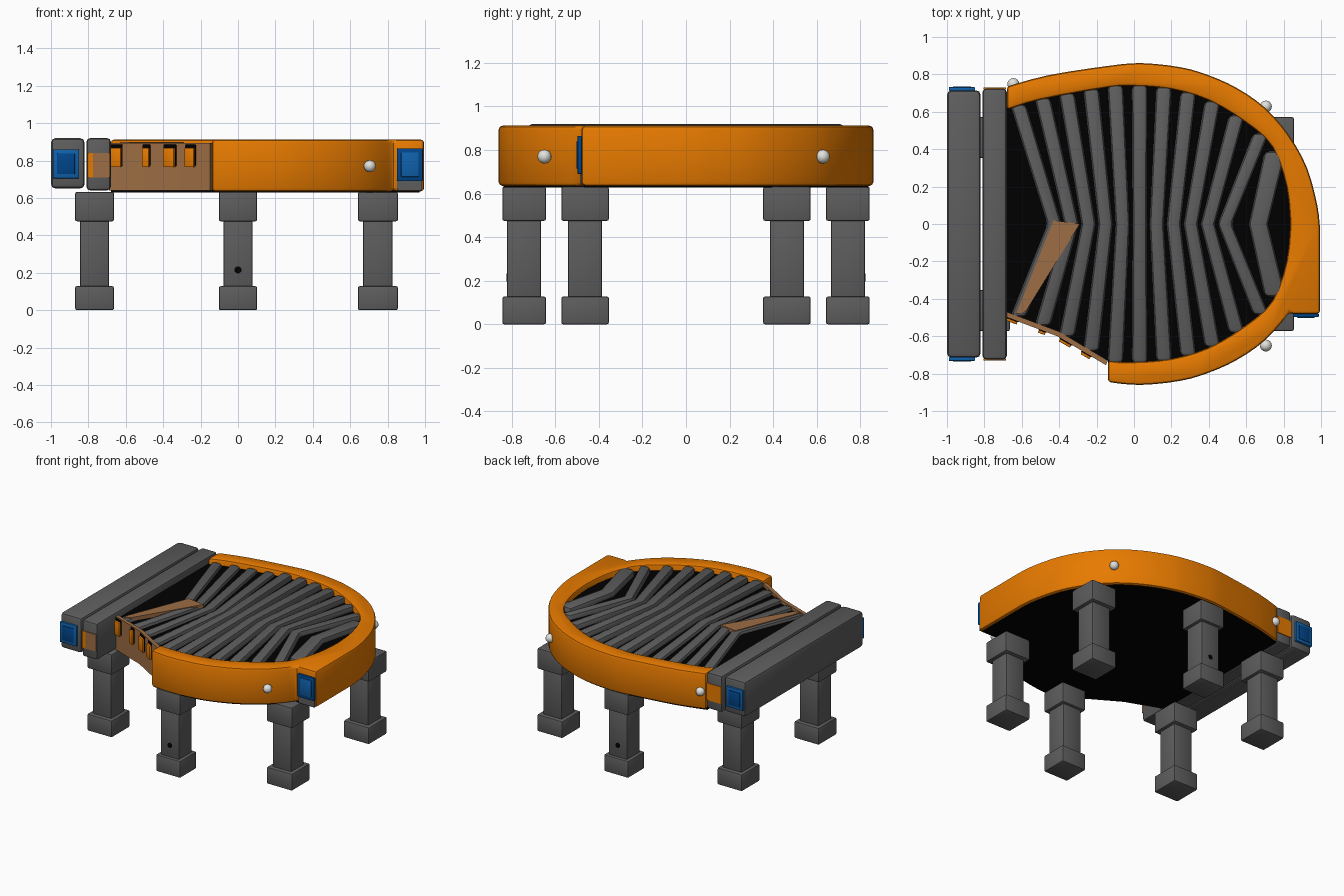
import bpy, bmesh, math
from mathutils import Matrix

cube = bpy.data.objects.get("Cube")
if cube:
    bpy.data.objects.remove(cube, do_unlink=True)


def material(name, r, g, b, rough=0.6):
    m = bpy.data.materials.new(name)
    m.use_nodes = True
    m.diffuse_color = (r, g, b, 1)
    node = m.node_tree.nodes["Principled BSDF"]
    node.inputs["Base Color"].default_value = (r, g, b, 1)
    node.inputs["Roughness"].default_value = rough
    return m


ORANGE = material("orange", 0.8, 0.195, 0.0)
GREY = material("dark grey", 0.11, 0.11, 0.11)
BLACK = material("black", 0.0, 0.0, 0.0)
BROWN = material("worn brown", 0.34, 0.155, 0.058)
BLUE = material("blue", 0.005, 0.12, 0.41)
DEEP_BLUE = material("deep blue", 0.0, 0.06, 0.26)
WHITE = material("off white", 0.75, 0.75, 0.72)


def finish(bm, name, mat, bevel=0.0, segments=2):
    """Bevel the sharp edges, make the object and shade it."""
    bmesh.ops.recalc_face_normals(bm, faces=bm.faces[:])
    if bevel:
        sharp = [e for e in bm.edges if e.calc_face_angle(0) > 0.6]
        bmesh.ops.bevel(bm, geom=sharp, offset=bevel, segments=segments,
                        profile=0.5, affect='EDGES', clamp_overlap=True)
    mesh = bpy.data.meshes.new(name)
    bm.to_mesh(mesh)
    bm.free()
    mesh.materials.append(mat)
    ob = bpy.data.objects.new(name, mesh)
    bpy.context.collection.objects.link(ob)
    bpy.ops.object.select_all(action='DESELECT')
    ob.select_set(True)
    bpy.context.view_layer.objects.active = ob
    bpy.ops.object.shade_smooth_by_angle(angle=math.radians(35))
    return ob


def prism(name, outline, z0, z1, mat, bevel=0.0):
    bm = bmesh.new()
    face = bm.faces.new([bm.verts.new((x, y, z0)) for x, y in outline])
    top = bmesh.ops.extrude_face_region(bm, geom=[face])
    bmesh.ops.translate(bm, vec=(0, 0, z1 - z0),
                        verts=[v for v in top["geom"] if isinstance(v, bmesh.types.BMVert)])
    return finish(bm, name, mat, bevel)


def box(name, lo, hi, mat, bevel=0.0):
    (x0, y0, z0), (x1, y1, z1) = lo, hi
    return prism(name, [(x0, y0), (x1, y0), (x1, y1), (x0, y1)], z0, z1, mat, bevel)


def spline(points, steps=3):
    """Smooth curve through the points."""
    ends = [points[0]] + points + [points[-1]]
    curve = []
    for a, b, c, d in zip(ends, ends[1:], ends[2:], ends[3:]):
        for t in (s / steps for s in range(steps)):
            curve.append(tuple(q + 0.5 * t * (r - p + t * (2 * p - 5 * q + 4 * r - s
                               + t * (3 * q - 3 * r + s - p))) for p, q, r, s in zip(a, b, c, d)))
    return curve + [points[-1]]


def interpolate(points, x):
    for (xa, ya), (xb, yb) in zip(points, points[1:]):
        if xa <= x <= xb:
            return ya + (yb - ya) * (x - xa) / (xb - xa)
    return points[-1][1]


def front_half(points, x_max):
    """Mirrored front part, running from right of the opening back to it."""
    return [(x, -y) for x, y in reversed(points) if -0.141 < x < x_max]


# Half outlines of the rim, mirrored for the front
outer = spline([(-0.68, 0.735), (-0.46, 0.795), (-0.14, 0.845), (0.04, 0.86), (0.25, 0.838),
                (0.4, 0.795), (0.55, 0.727), (0.7, 0.622), (0.83, 0.472),
                (0.925, 0.3), (0.98, 0.1), (0.995, -0.03)])
inner = spline([(-0.68, 0.61), (-0.5, 0.665), (-0.14, 0.73), (0, 0.737), (0.2, 0.72),
                (0.4, 0.66), (0.6, 0.54), (0.74, 0.41), (0.815, 0.2), (0.835, 0)])
open_side = [(-0.68, -0.47), (-0.4, -0.575), (-0.14, -0.73)]

# Rim with its stepped corner and its open front left end
outer_loop = outer + [(0.995, -0.48), (0.85, -0.48)] + front_half(outer, 0.835)
inner_loop = inner + front_half(inner, 0.834)
prism("rim", outer_loop + inner_loop[::-1], 0.635, 0.912, ORANGE, 0.018)

# Black base and the deck under the slats
base_loop = [(min(x, x * 0.975), y * 0.975) for x, y in outer_loop] + open_side[::-1]
prism("base", base_loop, 0.628, 0.65, BLACK)
prism("deck", inner_loop + open_side[1::-1], 0.64, 0.868, BLACK)

# Worn side panel with its slots
thickness = [(x - 0.01, y - 0.025) for x, y in open_side]
prism("side_panel", open_side + thickness[::-1], 0.64, 0.893, BROWN)
for i, (x, width) in enumerate([(-0.64, 0.07), (-0.48, 0.045), (-0.35, 0.08), (-0.24, 0.065)]):
    y = interpolate(open_side, x)
    slope = 0.58 if x > -0.4 else 0.375
    for part, z0, z1, mat, w, out in [("slot", 0.77, 0.885, BLACK, width, 0.031),
                                      ("peg", 0.765, 0.868, ORANGE, width * 0.85, 0.045)]:
        ob = box(f"{part}_{i}", (-w / 2, -out, z0), (w / 2, 0, z1), mat, 0.004)
        ob.matrix_world = Matrix.Translation((x, y, 0)) @ Matrix.Rotation(-math.atan(slope), 4, 'Z')

# Chevron slats bending toward the centre, a little wider at their ends
slats = [(0.03 + 0.13 * i, 0.03 + 0.091 * i, 0.085) for i in range(-5, 6)] + [(0.755, 0.665, 0.115)]
for i, (end, mid, width) in enumerate(slats):
    h, m = width / 2, width * 0.45
    back = interpolate(inner, end) + 0.01
    front = interpolate(open_side, end) - 0.005 if end < -0.14 else -back
    prism(f"slat_{i}", [(end - h, front), (end + h, front), (mid + m, 0),
                        (end + h, back), (end - h, back), (mid - m, 0)],
          0.82, 0.893 if end < -0.14 else 0.908, GREY, 0.026)
prism("worn_slat_flap", [(-0.63, -0.48), (-0.58, -0.47), (-0.29, 0), (-0.43, 0.02)], 0.86, 0.898, BROWN)


# Blue end plates with a centre of another shade
def end_plate(name, x0, x1, z0, z1, y, side, frame, centre):
    for part, m, d, mat in [("frame", 0, 0.02, frame), ("centre", 0.022, 0.024, centre)]:
        ya, yb = sorted((y, y + side * d))
        box(f"{name}_{part}", (x0 + m, ya, z0 + m), (x1 - m, yb, z1 - m), mat, 0.004)


# Twin beams along the right side
box("outer_beam", (-1, -0.715, 0.65), (-0.82, 0.715, 0.92), GREY, 0.025)
box("inner_beam", (-0.81, -0.725, 0.64), (-0.68, 0.725, 0.92), GREY, 0.02)
for side, label, patch in [(-1, "front", BROWN), (1, "back", ORANGE)]:
    end_plate(f"beam_plate_{label}", -0.99, -0.85, 0.705, 0.86, side * 0.712, side, BLUE, DEEP_BLUE)
    y0, y1 = sorted((side * 0.722, side * 0.73))
    box(f"beam_patch_{label}", (-0.775, y0, 0.71), (-0.685, y1, 0.84), patch)
    box(f"beam_stripe_{label}", (-0.805, y0, 0.71), (-0.775, y1, 0.84), ORANGE)
end_plate("rim_plate", 0.85, 0.988, 0.69, 0.865, -0.478, -1, DEEP_BLUE, BLUE)
box("rim_plate_foot", (0.85, -0.487, 0.64), (0.985, -0.479, 0.69), GREY)

# Legs: square shaft with a cap and a foot
for x, y, w, d in [(0, 0.743, 0.205, 0.2), (-0.767, 0.463, 0.207, 0.218), (0.748, 0.463, 0.213, 0.218)]:
    for side in (-1, 1):
        cy = side * y
        label = f"{'front' if side < 0 else 'back'}_{'middle' if x == 0 else 'right' if x < 0 else 'left'}"
        for part, z0, z1, a, b in [("foot", 0, 0.128, w, d), ("shaft", 0.12, 0.485, 0.157, 0.157),
                                   ("cap", 0.475, 0.632, w, d)]:
            box(f"{label}_leg_{part}", (x - a / 2, cy - b / 2, z0), (x + a / 2, cy + b / 2, z1), GREY, 0.009)
        if x == 0:
            bm = bmesh.new()
            bmesh.ops.create_cone(bm, cap_ends=True, segments=16, radius1=0.019, radius2=0.019, depth=0.008,
                                  matrix=Matrix.Translation((0, side * (y + 0.076), 0.215))
                                  @ Matrix.Rotation(math.pi / 2, 4, 'X'))
            finish(bm, f"{label}_leg_hole", BLACK)

# Round studs on the rim
for i, (x, y) in enumerate([(0.705, 0.628), (0.705, -0.65), (-0.645, 0.748)]):
    bm = bmesh.new()
    bmesh.ops.create_uvsphere(bm, u_segments=16, v_segments=10, radius=0.032,
                              matrix=Matrix.Translation((x, y, 0.77)))
    finish(bm, f"stud_{i}", WHITE)
